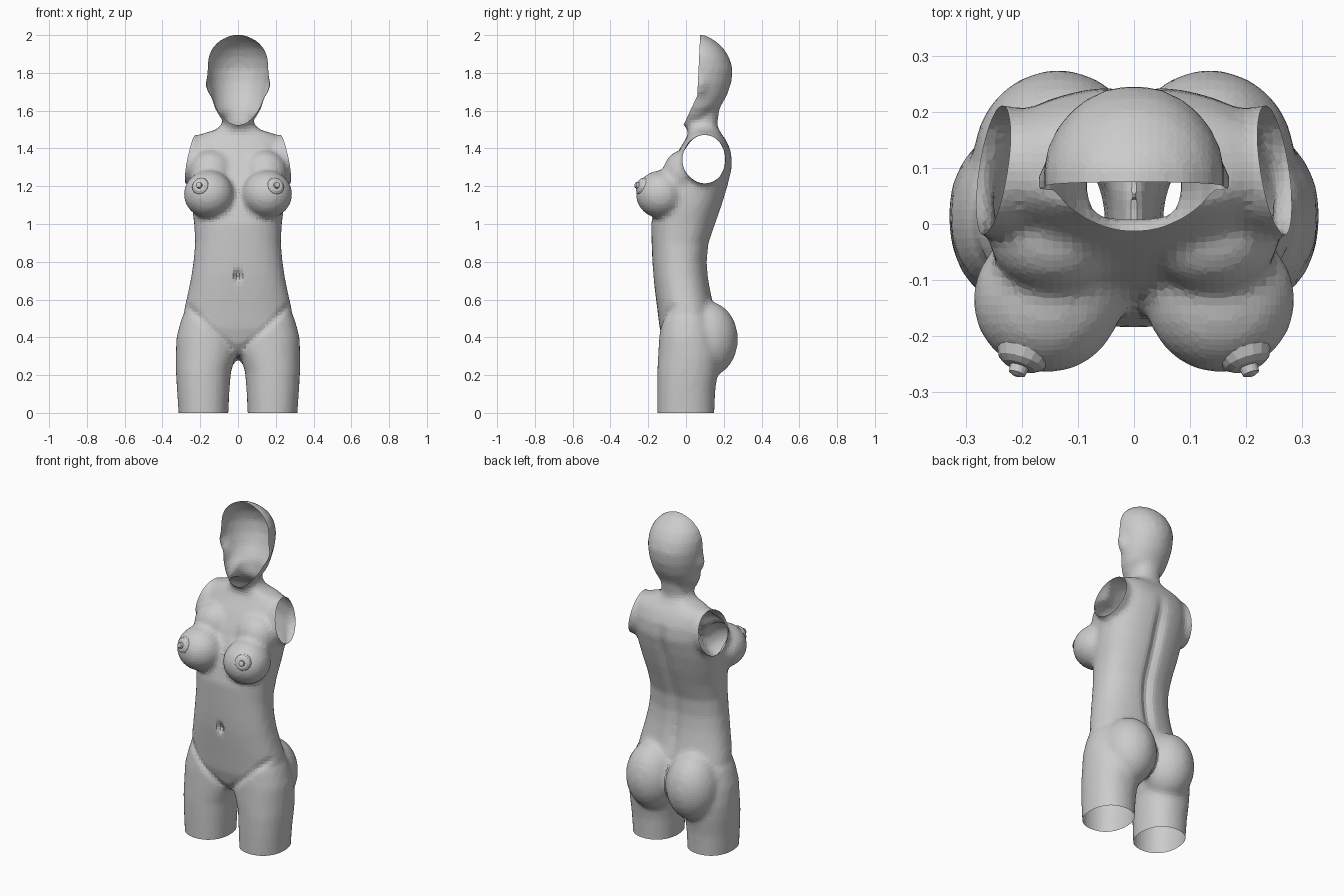
import bpy, bmesh
from math import sin, cos, pi, exp, copysign
from mathutils import Vector, Matrix

if "Cube" in bpy.data.objects:
    bpy.data.objects.remove(bpy.data.objects["Cube"])

body = bmesh.new()


def loft(rings, cx=None, power=2.0, n=40):
    """Closed tube through rings of (z, half width, front y, back y, [centre x])."""
    loops = []
    for r in rings:
        z, rx, yf, yb = r[:4]
        x0 = r[4] if len(r) > 4 else 0
        loop = []
        for i in range(n):
            c, s = cos(2 * pi * i / n), sin(2 * pi * i / n)
            x = copysign(abs(c) ** (2 / power), c) * rx
            y = copysign(abs(s) ** (2 / power), s) * (yb - yf) / 2
            loop.append(body.verts.new((x0 + x, (yf + yb) / 2 + y, z)))
        loops.append(loop)
    for a, b in zip(loops, loops[1:]):
        for i in range(n):
            j = (i + 1) % n
            body.faces.new((a[i], a[j], b[j], b[i]))
    body.faces.new(loops[0][::-1])
    body.faces.new(loops[-1])


def ellipsoid(centre, radii):
    m = Matrix.Translation(centre) @ Matrix.Diagonal((*radii, 1))
    bmesh.ops.create_uvsphere(body, u_segments=32, v_segments=20, radius=1, matrix=m)


# Torso and neck
loft([(.31, .05, -.07, .08), (.36, .2, -.115, .14), (.45, .295, -.14, .16),
      (.55, .285, -.152, .15), (.65, .262, -.165, .13), (.72, .248, -.173, .118),
      (.8, .236, -.178, .112), (.9, .227, -.182, .122), (1.0, .232, -.185, .157),
      (1.1, .245, -.165, .192), (1.2, .252, -.125, .222), (1.3, .252, -.085, .246),
      (1.38, .25, -.045, .24), (1.44, .24, -.008, .215), (1.475, .2, .012, .19),
      (1.5, .115, .008, .172), (1.53, .083, .0, .166), (1.6, .082, .01, .175),
      (1.68, .08, .04, .19)], power=2.35)

# Head
loft([(1.525, .06, -.02, .06), (1.57, .1, -.03, .12), (1.62, .127, -.04, .182),
      (1.68, .143, -.06, .217), (1.75, .157, -.08, .241), (1.82, .162, -.08, .248),
      (1.88, .158, -.07, .23), (1.93, .138, -.05, .2), (1.97, .1, -.01, .155),
      (1.993, .055, .03, .115), (2.004, .02, .06, .09)])

for s in (-1, 1):
    # Thighs
    loft([(-.06, .13, -.15, .15, s * .183), (.0, .132, -.152, .15, s * .183),
          (.12, .139, -.153, .155, s * .184), (.22, .146, -.152, .17, s * .183),
          (.3, .16, -.148, .18, s * .17), (.4, .166, -.142, .16, s * .16),
          (.5, .15, -.13, .14, s * .15), (.58, .1, -.1, .1, s * .13)], power=2.2)
    # Buttocks, ears, shoulders, breasts
    ellipsoid((s * .135, .115, .39), (.152, .16, .2))
    ellipsoid((s * .155, .075, 1.74), (.016, .035, .055))
    ellipsoid((s * .25, .097, 1.343), (.12, .118, .132))
    ellipsoid((s * .155, -.135, 1.157), (.133, .131, .126))
    ellipsoid((s * .14, -.02, 1.27), (.12, .102, .12))

bmesh.ops.recalc_face_normals(body, faces=body.faces)
mesh = bpy.data.meshes.new("body_parts")
body.to_mesh(mesh)
body.free()
figure = bpy.data.objects.new("mannequin_body", mesh)
bpy.context.collection.objects.link(figure)

# Fuse the parts into one skin
rm = figure.modifiers.new("fuse", 'REMESH')
rm.mode = 'VOXEL'
rm.voxel_size = .017
sm = figure.modifiers.new("soften", 'SMOOTH')
sm.factor, sm.iterations = .5, 6
dg = bpy.context.evaluated_depsgraph_get()
skin = bpy.data.meshes.new_from_object(figure.evaluated_get(dg))
figure.modifiers.clear()
figure.data = skin
skin.name = "mannequin_body"


def cut(bm, planes, region):
    """Slice the region and remove what lies in front of every plane."""
    planes = [(Vector(c), Vector(n)) for c, n in planes]
    for co, no in planes:
        faces = [f for f in bm.faces if region(f.calc_center_median())]
        edges = {e for f in faces for e in f.edges}
        verts = {v for f in faces for v in f.verts}
        bmesh.ops.bisect_plane(bm, geom=[*verts, *edges, *faces], dist=1e-5,
                               plane_co=co, plane_no=no)
    dead = []
    for f in bm.faces:
        c = f.calc_center_median()
        if region(c) and all((c - co).dot(no) > 0 for co, no in planes):
            dead.append(f)
    bmesh.ops.delete(bm, geom=dead, context='FACES')


def segment_distance(p, a, b):
    t = max(0, min(1, (p - a).dot(b - a) / (b - a).length_squared))
    return (p - a - (b - a) * t).length


bm = bmesh.new()
bm.from_mesh(skin)

# Spine groove, groin creases, navel and breastbone
hip, crotch = Vector((.26, .56)), Vector((.04, .35))
for v in bm.verts:
    x, y, z = v.co
    if y > .05 and .5 < z < 1.4:
        fade = min(1, (z - .5) / .15, (1.4 - z) / .2)
        v.co.y -= .022 * fade * exp(-(x / .03) ** 2)
    elif y < -.03 and z < .65:
        d = segment_distance(Vector((abs(x), z)), hip, crotch)
        v.co.y += .01 * exp(-(d / .018) ** 2)
    elif y < -.1 and z < .85:
        v.co.y += .03 * exp(-(x / .014) ** 2 - ((z - .725) / .028) ** 2)

# Open the thigh ends, the face and the armholes
cut(bm, [((0, 0, 0), (0, 0, -1))], lambda c: c.z < .1)
cut(bm, [((0, -.01, 1.53), (0, -.15, .07)), ((0, .06, 1.68), (0, -.32, .015))],
    lambda c: c.z > 1.5)
for s in (-1, 1):
    cut(bm, [((s * .25, .1, 1.345), (s, .15, .2))],
        lambda c: c.z > 1.19 and c.y > -.04 and c.z < 1.5 and c.x * s > .15)
bm.to_mesh(skin)
bm.free()
skin.shade_flat()

# Nipples: a small turned profile of (radius, height)
profile = [(.05, -.012), (.042, .006), (.03, .014), (.017, .015), (.015, .028), (.007, .032)]
for s, side in ((-1, "right"), (1, "left")):
    bm = bmesh.new()
    n = 16
    loops = [[bm.verts.new((r * cos(2 * pi * i / n), r * sin(2 * pi * i / n), h))
              for i in range(n)] for r, h in profile]
    for a, b in zip(loops, loops[1:]):
        for i in range(n):
            j = (i + 1) % n
            bm.faces.new((a[i], a[j], b[j], b[i]))
    bm.faces.new(loops[-1])
    me = bpy.data.meshes.new(side + "_nipple")
    bm.to_mesh(me)
    bm.free()
    ob = bpy.data.objects.new(side + "_nipple", me)
    ob.location = (s * .2, -.241, 1.2)
    ob.rotation_euler = Vector((s * .3, -.9, .25)).to_track_quat('Z', 'Y').to_euler()
    bpy.context.collection.objects.link(ob)
